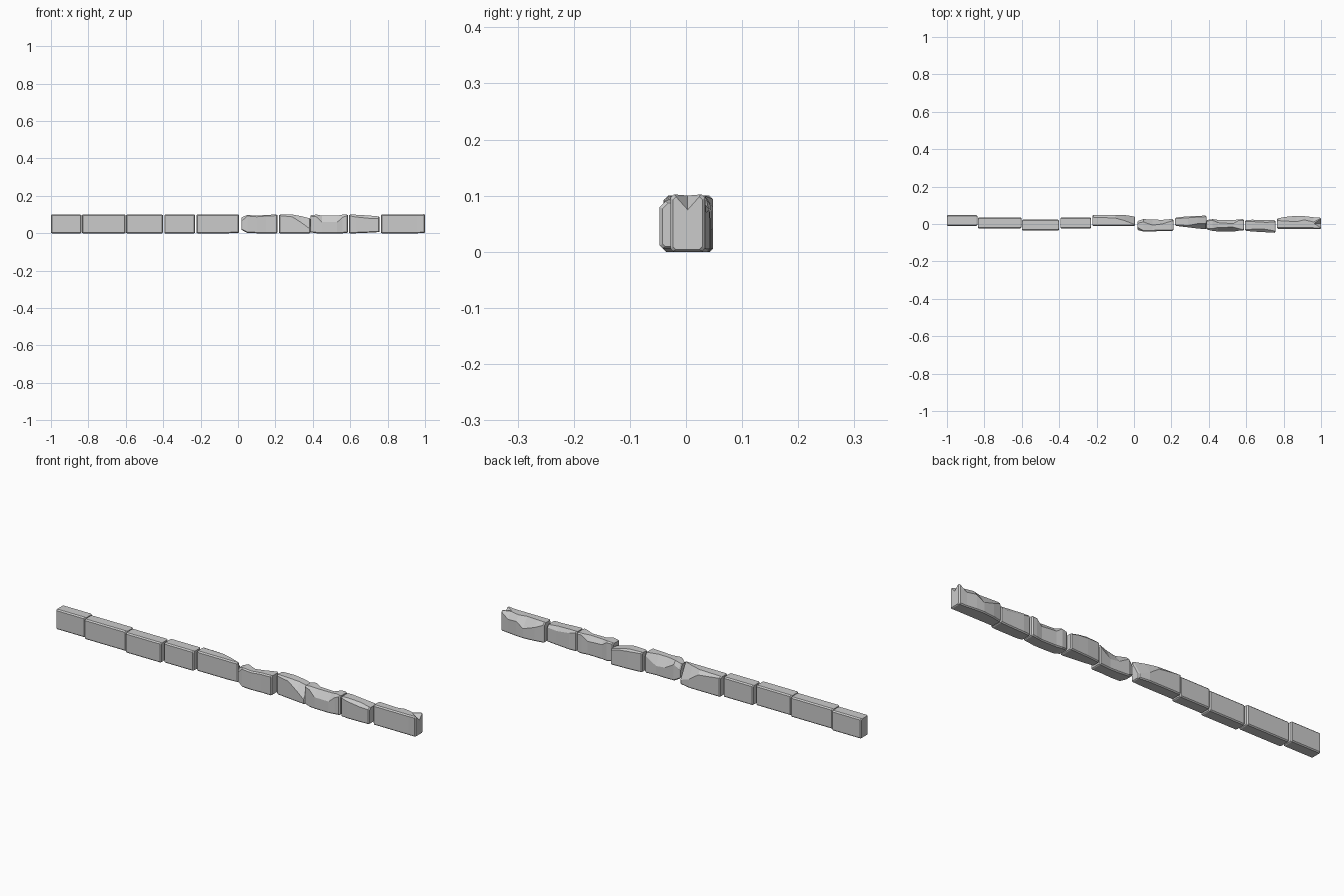
import bpy, bmesh

if "Cube" in bpy.data.objects:
    bpy.data.objects.remove(bpy.data.objects["Cube"])


def stone(name, sections):
    """Loft octagonal sections: x, front y, back y, bottom, top,
    front top chip (dy, dz), back top chip (dy, dz)."""
    bm = bmesh.new()
    b = 0.005
    first, last = list(sections[0]), list(sections[-1])
    # worn end rims
    ends = []
    for s, d in ((first, 1), (last, -1)):
        x, y0, y1, z0, z1, f, k = s
        ends.append((x, y0 + b, y1 - b, z0 + b * .6, z1 - b * .6, f, k))
        s[0] = x + d * b
    rows = [ends[0], tuple(first)] + list(sections[1:-1]) + [tuple(last), ends[1]]
    rings = []
    for x, y0, y1, z0, z1, f, k in rows:
        pts = [(y0, z0 + b), (y0 + b, z0), (y1 - b, z0), (y1, z0 + b),
               (y1, z1 - k[1]), (y1 - k[0], z1), (y0 + f[0], z1), (y0, z1 - f[1])]
        rings.append([bm.verts.new((x, y, z)) for y, z in pts])
    for p, q in zip(rings, rings[1:]):
        for i in range(8):
            j = (i + 1) % 8
            bm.faces.new((p[i], p[j], q[j], q[i]))
    bm.faces.new(rings[0])
    bm.faces.new(rings[-1])
    bmesh.ops.recalc_face_normals(bm, faces=bm.faces)
    me = bpy.data.meshes.new(name)
    bm.to_mesh(me)
    bm.free()
    ob = bpy.data.objects.new(name, me)
    bpy.context.collection.objects.link(ob)
    return ob


E = (.006, .006)

# clean kerb stones
for i, (x0, x1, y0, y1) in enumerate([(-1, -.838, -.011, .048), (-.834, -.602, -.024, .035),
                                      (-.598, -.402, -.036, .024), (-.394, -.23, -.024, .035)]):
    stone(f"clean_stone_{i + 1}", [(x0, y0, y1, 0, .1, E, E), (x1, y0, y1, 0, .1, E, E)])

# stone with its back right corner broken away
stone("broken_corner_stone", [
    (-.222, -.011, .048, 0, .1, E, (.012, .006)),
    (-.10, -.011, .048, 0, .1, E, (.016, .02)),
    (-.05, -.011, .048, 0, .1, E, (.03, .055)),
    (.006, -.011, .040, .002, .1, E, (.042, .075))])

# stone with a dished back and rounded left end
stone("dished_stone", [
    (.02, -.034, .018, .015, .088, (.012, .018), (.012, .025)),
    (.05, -.040, .026, .002, .098, E, (.015, .015)),
    (.10, -.040, .024, 0, .094, E, (.03, .04)),
    (.15, -.037, .022, 0, .098, E, (.022, .05)),
    (.21, -.038, .027, 0, .1, E, (.01, .015))])

# flared stone with a front right chip
stone("chipped_front_stone", [
    (.22, -.010, .035, 0, .1, E, E),
    (.29, -.018, .041, 0, .1, (.01, .012), (.008, .01)),
    (.34, -.024, .043, 0, .091, (.026, .035), E),
    (.387, -.028, .045, 0, .08, (.032, .055), E)])

# waisted stone
stone("waisted_stone", [
    (.388, -.030, .022, .004, .097, E, E),
    (.42, -.037, .026, 0, .1, (.012, .012), E),
    (.45, -.040, .022, 0, .094, (.022, .035), (.015, .02)),
    (.53, -.041, .020, 0, .094, (.024, .035), (.018, .025)),
    (.56, -.036, .025, 0, .1, (.012, .014), E),
    (.587, -.036, .026, .002, .1, E, E)])

# tapered stone
stone("tapered_stone", [
    (.593, -.036, .020, 0, .099, E, E),
    (.63, -.040, .023, 0, .099, (.012, .012), (.01, .015)),
    (.70, -.044, .021, .003, .095, (.016, .015), (.012, .02)),
    (.757, -.047, .020, .006, .09, (.01, .01), (.01, .012))])

# end stone with a jagged back edge
stone("end_stone", [
    (.765, -.026, .030, 0, .1, E, (.012, .012)),
    (.81, -.026, .038, 0, .1, E, (.022, .03)),
    (.87, -.026, .044, 0, .1, E, (.032, .05)),
    (.91, -.026, .042, 0, .1, E, (.02, .025)),
    (.96, -.026, .036, 0, .1, E, (.025, .03)),
    (1.0, -.028, .034, .001, .102, E, E)])

# notch broken out of the end
bm = bmesh.new()
v = [bm.verts.new(p) for p in ((1.01, -.03, .105), (1.01, .036, .105), (1.01, .003, .068), (.955, .003, .105))]
for f in ((0, 1, 2), (0, 1, 3), (1, 2, 3), (0, 2, 3)):
    bm.faces.new([v[i] for i in f])
bmesh.ops.recalc_face_normals(bm, faces=bm.faces)
me = bpy.data.meshes.new("notch_cutter")
bm.to_mesh(me)
bm.free()
cutter = bpy.data.objects.new("notch_cutter", me)
bpy.context.collection.objects.link(cutter)
cutter.hide_render = True
cutter.display_type = 'WIRE'
m = bpy.data.objects["end_stone"].modifiers.new("notch", 'BOOLEAN')
m.operation = 'DIFFERENCE'
m.object = cutter
